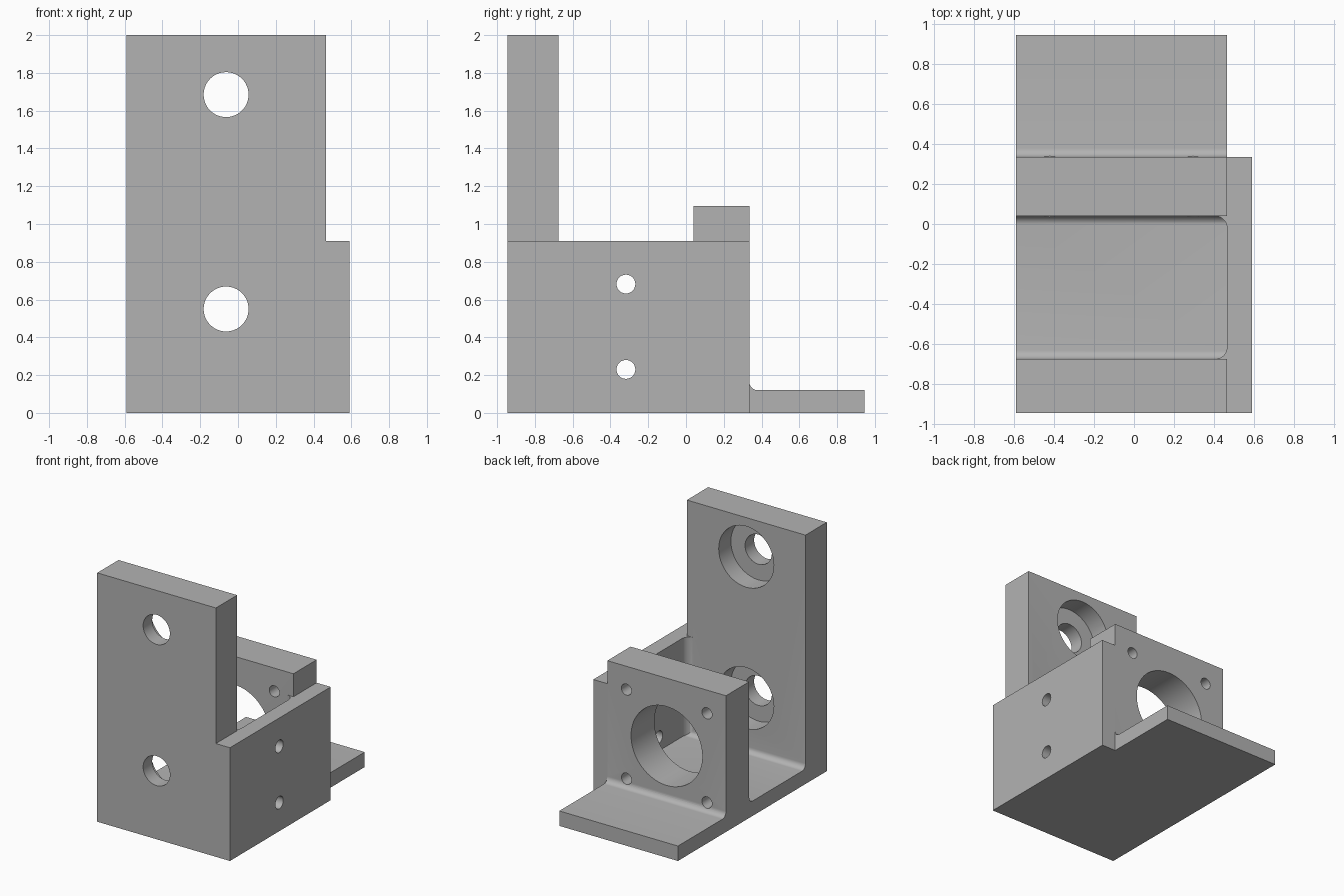
import bpy
import bmesh
from math import cos, sin, pi
from mathutils import Vector, Matrix

if "Cube" in bpy.data.objects:
    bpy.data.objects.remove(bpy.data.objects["Cube"], do_unlink=True)

# Main dimensions
LEFT, INNER, RIGHT = -0.59, 0.465, 0.59
FRONT, BACK = -0.945, 0.945
PLATE_BACK, BLOCK_FRONT, BLOCK_BACK = -0.675, 0.04, 0.335
FLOOR, WALL_TOP, BLOCK_TOP, PLATE_TOP = 0.12, 0.91, 1.095, 2.0
FLOOR_R, CORNER_R = 0.045, 0.06
BORE_X, BORE_Z = -0.063, 0.55

metal = bpy.data.materials.new("grey metal")
metal.use_nodes = True
grey = (0.45, 0.45, 0.45, 1)
metal.diffuse_color = grey
metal.node_tree.nodes["Principled BSDF"].inputs["Base Color"].default_value = grey


def add_object(name, bm):
    bmesh.ops.recalc_face_normals(bm, faces=bm.faces)
    mesh = bpy.data.meshes.new(name)
    bm.to_mesh(mesh)
    bm.free()
    mesh.materials.append(metal)
    obj = bpy.data.objects.new(name, mesh)
    bpy.context.collection.objects.link(obj)
    return obj


def extrude_profile(name, points, offset):
    bm = bmesh.new()
    face = bm.faces.new([bm.verts.new(p) for p in points])
    result = bmesh.ops.extrude_face_region(bm, geom=[face], use_keep_orig=True)
    verts = [v for v in result["geom"] if isinstance(v, bmesh.types.BMVert)]
    bmesh.ops.translate(bm, verts=verts, vec=offset)
    return add_object(name, bm)


def arc(cu, cv, radius, start, end, steps=8):
    angles = [start + (end - start) * i / steps for i in range(steps + 1)]
    return [(cu + radius * cos(a), cv + radius * sin(a)) for a in angles]


def cylinder(name, start, end, radius, segments=48):
    start, end = Vector(start), Vector(end)
    axis = end - start
    turn = axis.to_track_quat("Z", "Y").to_matrix().to_4x4()
    bm = bmesh.new()
    bmesh.ops.create_cone(bm, cap_ends=True, segments=segments, radius1=radius,
                          radius2=radius, depth=axis.length,
                          matrix=Matrix.Translation((start + end) / 2) @ turn)
    return add_object(name, bm)


def combine(target, tool, operation):
    mod = target.modifiers.new(tool.name, "BOOLEAN")
    mod.operation, mod.solver, mod.object = operation, "EXACT", tool
    bpy.context.view_layer.objects.active = target
    bpy.ops.object.modifier_apply(modifier=mod.name)
    bpy.data.objects.remove(tool, do_unlink=True)


# Front plate, floor, bearing block and rear flange as one side profile
r = FLOOR_R
side = [(FRONT, 0), (BACK, 0), (BACK, FLOOR)]
side += arc(BLOCK_BACK + r, FLOOR + r, r, 1.5 * pi, pi)
side += [(BLOCK_BACK, BLOCK_TOP), (BLOCK_FRONT, BLOCK_TOP)]
side += arc(BLOCK_FRONT - r, FLOOR + r, r, 0, -pi / 2)
side += arc(PLATE_BACK + r, FLOOR + r, r, 1.5 * pi, pi)
side += [(PLATE_BACK, PLATE_TOP), (FRONT, PLATE_TOP)]
bracket = extrude_profile("bracket", [(LEFT, y, z) for y, z in side],
                          (INNER - LEFT, 0, 0))

# Side wall with rounded inner corners
r = CORNER_R
plan = [(INNER, FRONT), (RIGHT, FRONT), (RIGHT, BLOCK_BACK),
        (INNER, BLOCK_BACK), (INNER, BLOCK_FRONT)]
plan += arc(INNER - r, BLOCK_FRONT - r, r, pi / 2, 0)
plan += arc(INNER - r, PLATE_BACK + r, r, 0, -pi / 2)
plan += [(INNER, PLATE_BACK)]
wall = extrude_profile("side_wall", [(x, y, 0) for x, y in plan],
                       (0, 0, WALL_TOP))
combine(bracket, wall, "UNION")

# Counterbored mounting holes in the front plate
for z in (BORE_Z, 1.685):
    combine(bracket, cylinder("mounting_hole", (BORE_X, -1.1, z),
                              (BORE_X, -0.6, z), 0.119), "DIFFERENCE")
    combine(bracket, cylinder("counterbore", (BORE_X, -0.83, z),
                              (BORE_X, -0.5, z), 0.245), "DIFFERENCE")

# Bearing bore with four screw holes around it
combine(bracket, cylinder("bearing_bore", (BORE_X, -0.1, BORE_Z),
                          (BORE_X, 0.5, BORE_Z), 0.317, 64), "DIFFERENCE")
for dx in (-0.358, 0.358):
    for dz in (-0.358, 0.358):
        x, z = BORE_X + dx, BORE_Z + dz
        combine(bracket, cylinder("screw_hole", (x, -0.1, z), (x, 0.5, z),
                                  0.045, 24), "DIFFERENCE")

# Two holes through the side wall
for z in (0.23, 0.682):
    combine(bracket, cylinder("side_hole", (0.35, -0.318, z),
                              (0.7, -0.318, z), 0.05, 24), "DIFFERENCE")

bpy.ops.object.select_all(action="DESELECT")
bracket.select_set(True)
bpy.context.view_layer.objects.active = bracket
bpy.ops.object.shade_smooth_by_angle(angle=0.6)
